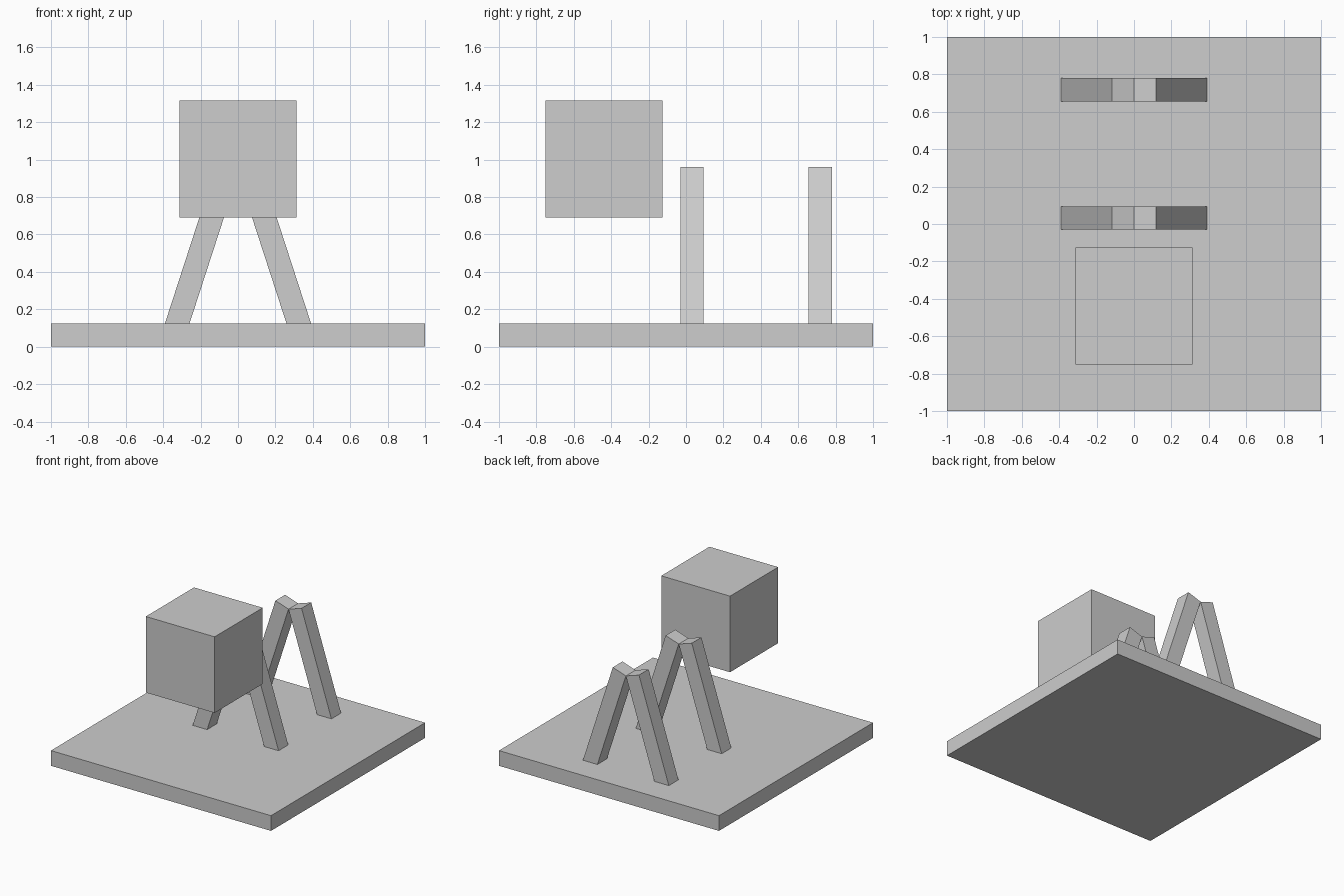
import bpy
from math import radians
from mathutils import Matrix, Vector

if "Cube" in bpy.data.objects:
    bpy.data.objects.remove(bpy.data.objects["Cube"], do_unlink=True)

grey = bpy.data.materials.new("light_grey")
grey.use_nodes = True
colour = (0.61, 0.61, 0.61, 1)
grey.diffuse_color = colour
grey.node_tree.nodes["Principled BSDF"].inputs["Base Color"].default_value = colour


def box(name, size, centre, tilt=0):
    """Flat-shaded box, tilted about the y axis."""
    bpy.ops.mesh.primitive_cube_add(size=1, location=centre, rotation=(0, tilt, 0))
    ob = bpy.context.object
    ob.name = name
    ob.scale = size
    ob.data.materials.append(grey)
    return ob


# Ground slab and floating block
box("base_slab", (2, 2, 0.125), (0, 0, 0.0625))
box("floating_block", (0.625, 0.625, 0.625), (0, -0.4375, 1.0025))

# Two A-shaped supports: leaning legs whose inner top edges meet at x = 0
THICK, LENGTH, TOP = 0.125, 0.9375, 0.922
for place, y in (("front", 0.032), ("back", 0.718)):
    for side, sign in (("right", 1), ("left", -1)):
        tilt = radians(18) * sign
        corner = Vector((sign * THICK / 2, 0, LENGTH / 2))
        offset = Matrix.Rotation(tilt, 3, 'Y') @ corner
        box(f"{place}_{side}_leg", (THICK, THICK, LENGTH),
            Vector((0, y, TOP)) - offset, tilt)
